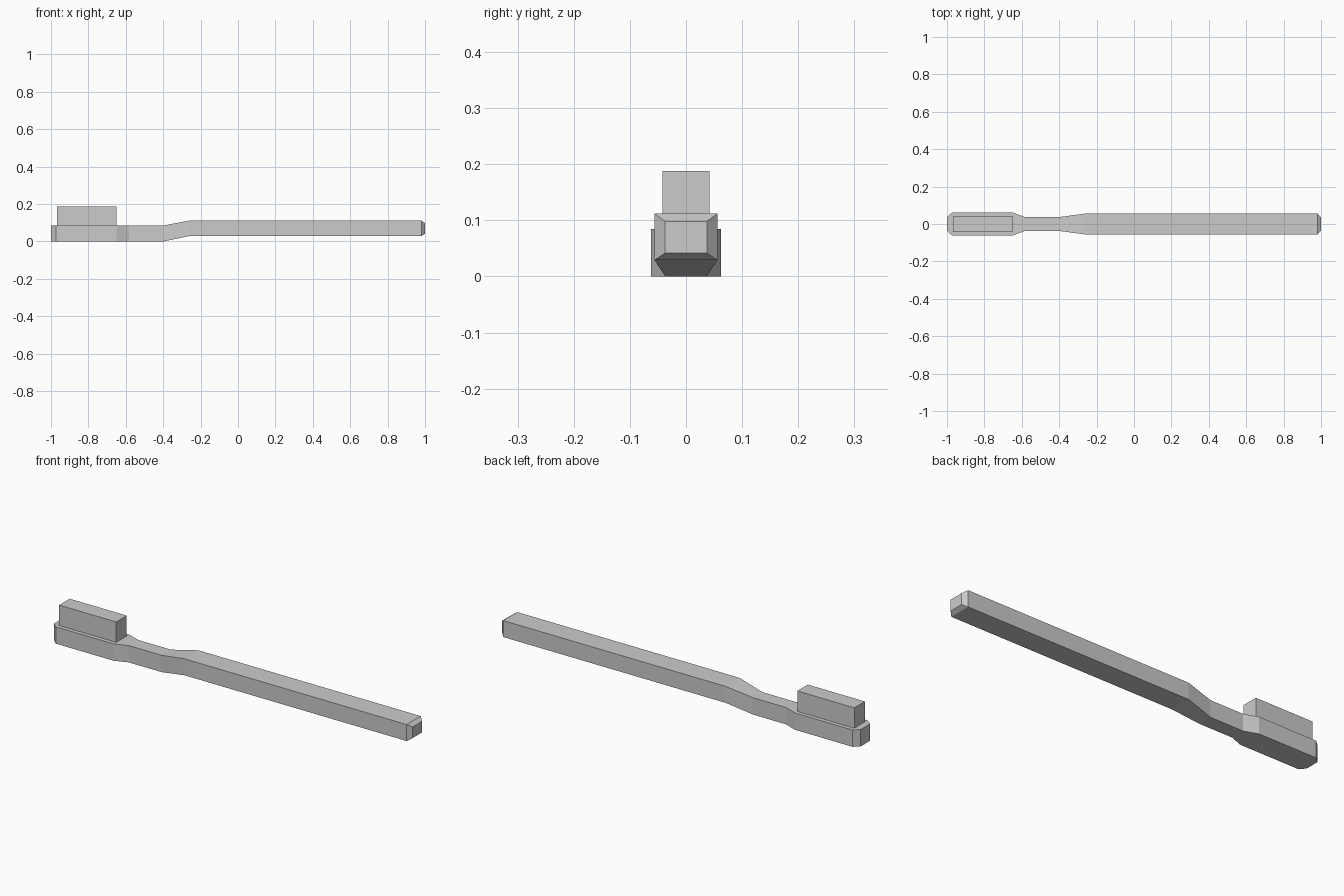
import bpy, bmesh

if "Cube" in bpy.data.objects:
    bpy.data.objects.remove(bpy.data.objects["Cube"])


def loft(name, sections):
    """Skin rectangular sections (x, half width, bottom z, top z) along x."""
    bm = bmesh.new()
    rings = [[bm.verts.new((x, y, z)) for y, z in
              ((-w, z0), (w, z0), (w, z1), (-w, z1))]
             for x, w, z0, z1 in sections]
    for a, b in zip(rings, rings[1:]):
        for i in range(4):
            j = (i + 1) % 4
            bm.faces.new((a[i], a[j], b[j], b[i]))
    bm.faces.new(rings[0])
    bm.faces.new(rings[-1])
    bmesh.ops.recalc_face_normals(bm, faces=bm.faces)
    mesh = bpy.data.meshes.new(name)
    bm.to_mesh(mesh)
    bm.free()
    obj = bpy.data.objects.new(name, mesh)
    bpy.context.collection.objects.link(obj)
    return obj


# Brush body: rounded head, narrow neck, raised handle with tapered end
loft("brush_handle", [
    (-1.0, 0.037, 0.0, 0.085),
    (-0.972, 0.062, 0.0, 0.085),
    (-0.65, 0.062, 0.0, 0.085),
    (-0.583, 0.037, 0.0, 0.085),
    (-0.40, 0.037, 0.0, 0.085),
    (-0.26, 0.056, 0.029, 0.112),
    (0.98, 0.056, 0.029, 0.112),
    (1.0, 0.037, 0.042, 0.098),
])

# Bristle block on the head
loft("bristles", [
    (-0.968, 0.042, 0.085, 0.188),
    (-0.65, 0.042, 0.085, 0.188),
])
